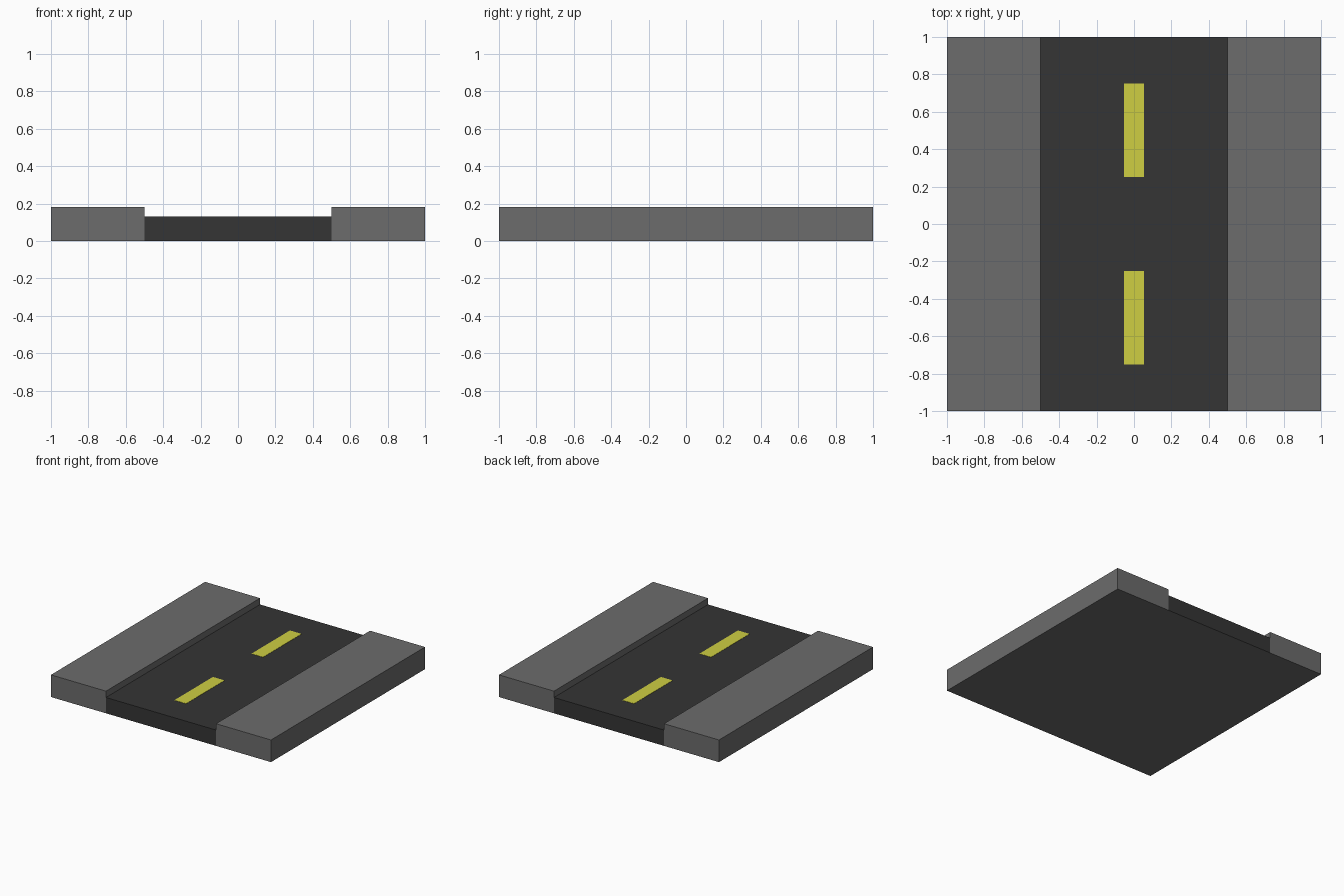
import bpy
import bmesh

cube = bpy.data.objects.get("Cube")
if cube:
    bpy.data.objects.remove(cube, do_unlink=True)

ROAD_TOP = 0.13
PAVEMENT_TOP = 0.182


def make_material(name, color):
    mat = bpy.data.materials.new(name)
    mat.use_nodes = True
    mat.diffuse_color = color
    mat.node_tree.nodes["Principled BSDF"].inputs["Base Color"].default_value = color
    return mat


def make_box(name, low, high, *mats):
    """Box spanning two opposite corners."""
    bm = bmesh.new()
    bmesh.ops.create_cube(bm, size=1)
    for v in bm.verts:
        v.co = [h if c > 0 else l for c, l, h in zip(v.co, low, high)]
    bm.normal_update()
    mesh = bpy.data.meshes.new(name)
    bm.to_mesh(mesh)
    bm.free()
    for mat in mats:
        mesh.materials.append(mat)
    obj = bpy.data.objects.new(name, mesh)
    bpy.context.collection.objects.link(obj)
    return obj


concrete = make_material("concrete grey", (0.15, 0.15, 0.15, 1))
asphalt = make_material("asphalt dark grey", (0.035, 0.035, 0.035, 1))
paint = make_material("lane yellow", (0.62, 0.62, 0.055, 1))

# Roadway, with a concrete underside
road = make_box("road", (-0.5, -1, 0), (0.5, 1, ROAD_TOP), asphalt, concrete)
for face in road.data.polygons:
    if face.normal.z < -0.5:
        face.material_index = 1

# Raised pavements on both sides
make_box("left_pavement", (0.5, -1, 0), (1, 1, PAVEMENT_TOP), concrete)
make_box("right_pavement", (-1, -1, 0), (-0.5, 1, PAVEMENT_TOP), concrete)

# Painted centre dashes
for name, y in (("front_lane_dash", -0.5), ("back_lane_dash", 0.5)):
    make_box(name, (-0.053, y - 0.25, ROAD_TOP - 0.001),
             (0.053, y + 0.25, ROAD_TOP + 0.002), paint)
